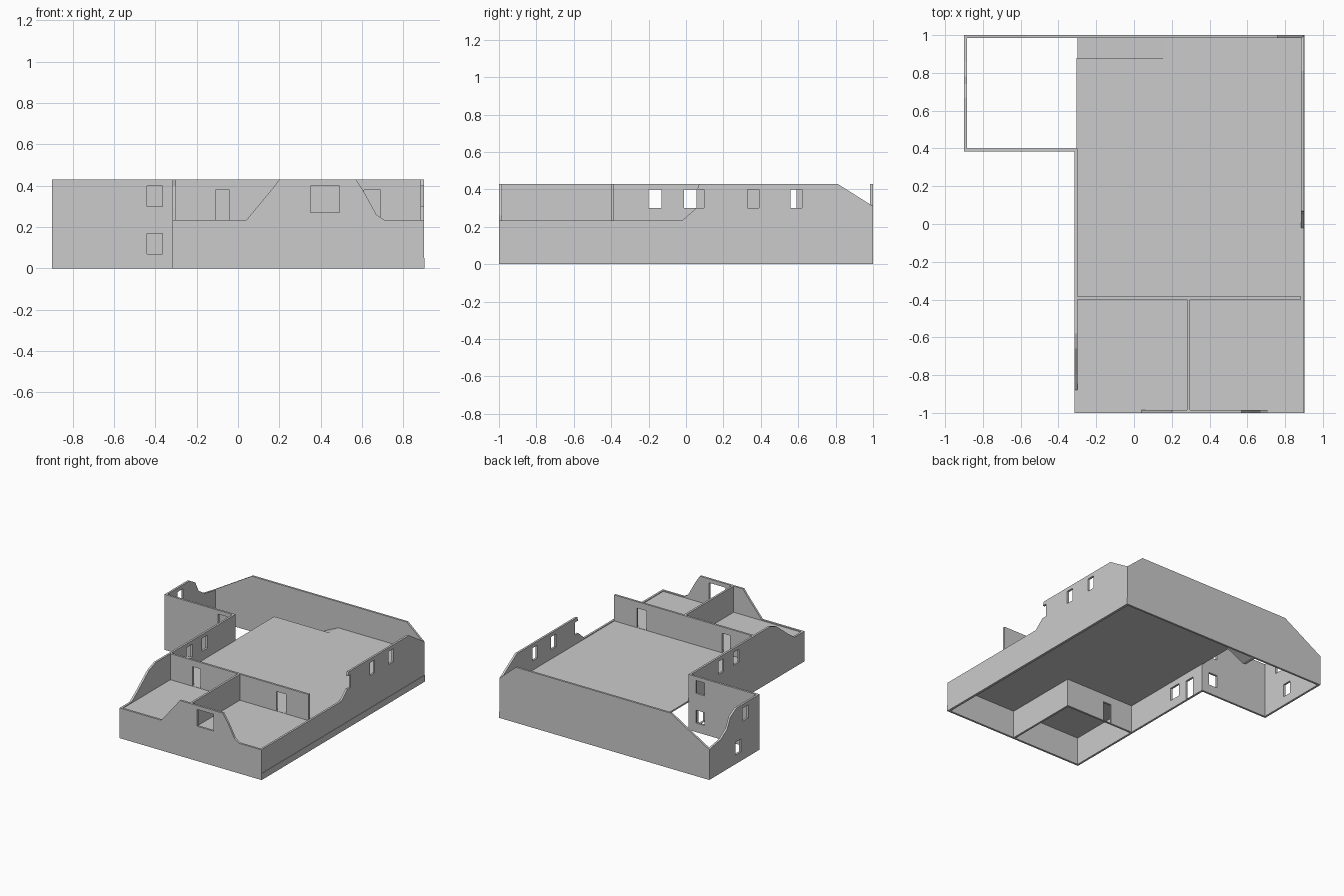
import bpy
from math import radians

if "Cube" in bpy.data.objects:
    bpy.data.objects.remove(bpy.data.objects["Cube"])

T = 0.016           # wall thickness
H, LOW = 0.43, 0.234  # full wall height, broken wall height
FLOOR = 0.228


def rect(u0, u1, z0, z1):
    return [(u0, z0), (u1, z0), (u1, z1), (u0, z1)]


def plate(name, outline, holes=(), loc=(0, 0, 0), rot=(0, 0, 0), thick=T):
    """Flat outline with holes, given a thickness and turned into a mesh."""
    cu = bpy.data.curves.new(name + "_outline", 'CURVE')
    cu.dimensions = '2D'
    cu.fill_mode = 'BOTH'
    cu.extrude = thick / 2
    for pts in [outline, *holes]:
        sp = cu.splines.new('POLY')
        sp.points.add(len(pts) - 1)
        for p, (u, v) in zip(sp.points, pts):
            p.co = (u, v, 0, 1)
        sp.use_cyclic_u = True
        sp.use_smooth = False
    tmp = bpy.data.objects.new(name + "_tmp", cu)
    bpy.context.collection.objects.link(tmp)
    deps = bpy.context.evaluated_depsgraph_get()
    me = bpy.data.meshes.new_from_object(tmp.evaluated_get(deps))
    bpy.data.objects.remove(tmp)
    me.shade_flat()
    ob = bpy.data.objects.new(name, me)
    ob.location = loc
    ob.rotation_euler = [radians(a) for a in rot]
    bpy.context.collection.objects.link(ob)
    return ob


def wall_x(name, y, outline, holes=(), thick=T):
    return plate(name, outline, holes, (0, y, 0), (90, 0, 0), thick)


def wall_y(name, x, outline, holes=(), thick=T):
    return plate(name, outline, holes, (x, 0, 0), (90, 0, 90), thick)


h = T / 2
UP, DOWN = (0.30, 0.40), (0.07, 0.17)   # window heights on each storey

# Outer walls with broken tops
wall_x("front_wall", -1 + h,
       [(-0.316, 0), (0.9, 0), (0.9, LOW), (0.71, LOW), (0.67, 0.26), (0.61, 0.37),
        (0.57, H), (0.2, H), (0.17, 0.39), (0.04, LOW), (-0.316, LOW)],
       [rect(0.35, 0.49, 0.27, 0.40)])
wall_x("back_wall", 1 - h,
       [(-0.9, 0), (0.9, 0), (0.9, 0.31), (0.76, H), (-0.57, H), (-0.9, 0.235)])
wall_y("right_wall", 0.9 - h,
       [(-1, 0), (1, 0), (1, 0.31), (0.81, H), (0.07, H), (0.06, 0.40), (0.095, 0.40),
        (0.095, 0.30), (0.055, 0.30), (-0.02, LOW), (-1, LOW)],
       [rect(0.33, 0.39, *UP), rect(0.56, 0.62, *UP)])
wall_y("left_wall", -0.316 + h,
       [(-1, 0), (0.4, 0), (0.4, H), (-0.58, H), (-0.66, 0.40), (-0.80, 0.29),
        (-0.88, LOW), (-1, LOW)],
       [rect(-0.2, -0.13, *UP), rect(-0.01, 0.055, *UP),
        rect(0.05, 0.14, *DOWN), rect(0.22, 0.30, 0.004, 0.155)])

# Side wing walls
wall_x("wing_front_wall", 0.392, rect(-0.9, -0.3, 0, H),
       [rect(-0.44, -0.365, *UP), rect(-0.44, -0.365, *DOWN)])
wall_y("wing_left_wall", -0.9 + h,
       [(0.384, 0), (1, 0), (1, 0.235), (0.86, 0.26), (0.78, 0.31), (0.74, 0.39),
        (0.67, H), (0.384, H)],
       [rect(0.52, 0.59, *UP), rect(0.61, 0.68, *DOWN)])

# Inner walls: upper storey cross wall, lower storey half of it, room divider
wall_x("upper_cross_wall", -0.392, rect(-0.31, 0.885, FLOOR - 0.01, H),
       [rect(-0.11, -0.04, FLOOR + 0.002, 0.38), rect(0.61, 0.69, FLOOR + 0.002, 0.38)])
wall_x("lower_cross_wall", -0.392, rect(-0.31, 0.296, 0, FLOOR - 0.005),
       [rect(-0.11, -0.04, 0.004, 0.155)])
wall_y("room_divider", 0.288, rect(-0.99, -0.384, 0, H))

# Upper floor with the stairwell cut out
FT = 0.012
plate("upper_floor",
      [(-0.305, -0.99), (0.89, -0.99), (0.89, 0.99), (0.17, 0.99), (0.17, 0.88),
       (-0.305, 0.88)], loc=(0, 0, FLOOR - FT / 2), thick=FT)

# Ramp down through the stairwell
wall_x("stair_ramp", 0.932, [(-0.3, 0), (-0.275, 0), (0.17, FLOOR - FT),
                             (0.17, FLOOR), (-0.3, 0.006)], thick=0.104)

# Skirting along the foot of the right wall
wall_y("skirting", 0.901, rect(-1, 1, 0, 0.05), thick=0.004)
